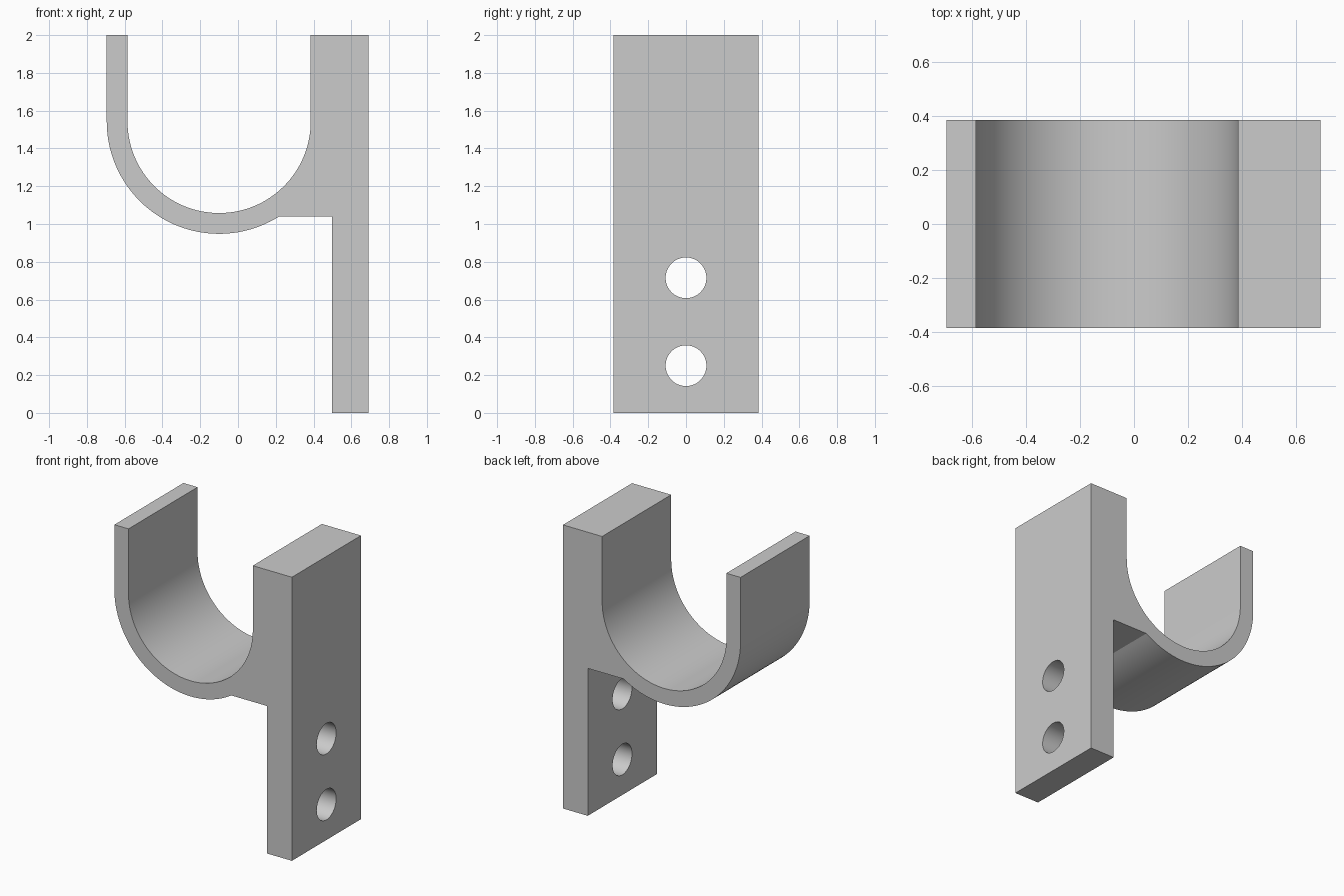
import bpy, bmesh
from math import sin, cos, pi, radians, asin

cube = bpy.data.objects.get("Cube")
if cube:
    bpy.data.objects.remove(cube, do_unlink=True)

WIDTH = 0.77
CX, CZ = -0.1, 1.543           # centre of the cradle
R_IN, R_OUT = 0.485, 0.595
LEDGE_Z = 1.04

grey = bpy.data.materials.new("light grey")
grey.use_nodes = True
colour = (0.6, 0.6, 0.6, 1)
grey.diffuse_color = colour
grey.node_tree.nodes["Principled BSDF"].inputs["Base Color"].default_value = colour


def arc(radius, start, end, steps):
    angles = [start + (end - start) * i / steps for i in range(steps + 1)]
    return [(CX + radius * cos(a), CZ + radius * sin(a)) for a in angles]


# Side profile: wall plate, ledge, outer curve, lip, inner curve
ledge_angle = asin((LEDGE_Z - CZ) / R_OUT)
profile = [(0.69, 2), (0.69, 0), (0.497, 0), (0.497, LEDGE_Z)]
profile += arc(R_OUT, ledge_angle, -pi, 48)
profile += [(CX - R_OUT, 2), (CX - R_IN, 2)]
profile += arc(R_IN, -pi, 0, 64)
profile += [(CX + R_IN, 2)]

bm = bmesh.new()
face = bm.faces.new([bm.verts.new((x, -WIDTH / 2, z)) for x, z in profile])
extruded = bmesh.ops.extrude_face_region(bm, geom=[face])
moved = [v for v in extruded["geom"] if isinstance(v, bmesh.types.BMVert)]
bmesh.ops.translate(bm, verts=moved, vec=(0, WIDTH, 0))
bmesh.ops.recalc_face_normals(bm, faces=bm.faces)
mesh = bpy.data.meshes.new("hook_bracket")
bm.to_mesh(mesh)
bm.free()
bracket = bpy.data.objects.new("hook_bracket", mesh)
bpy.context.collection.objects.link(bracket)
mesh.materials.append(grey)

# Two screw holes through the wall plate
for name, z in (("lower_hole", 0.25), ("upper_hole", 0.715)):
    bpy.ops.mesh.primitive_cylinder_add(vertices=48, radius=0.108, depth=0.5,
                                        location=(0.6, 0, z), rotation=(0, pi / 2, 0))
    cutter = bpy.context.object
    cutter.name = name + "_cutter"
    cutter.hide_render = True
    cutter.data.materials.append(grey)
    cut = bracket.modifiers.new(name, "BOOLEAN")
    cut.operation = "DIFFERENCE"
    cut.solver = "EXACT"
    cut.object = cutter
    bpy.context.view_layer.objects.active = bracket
    bpy.ops.object.modifier_apply(modifier=name)
    bpy.data.objects.remove(cutter, do_unlink=True)

# Smooth curves with crisp edges
bpy.ops.object.select_all(action="DESELECT")
bracket.select_set(True)
bpy.context.view_layer.objects.active = bracket
bpy.ops.object.shade_smooth_by_angle(angle=radians(25))
